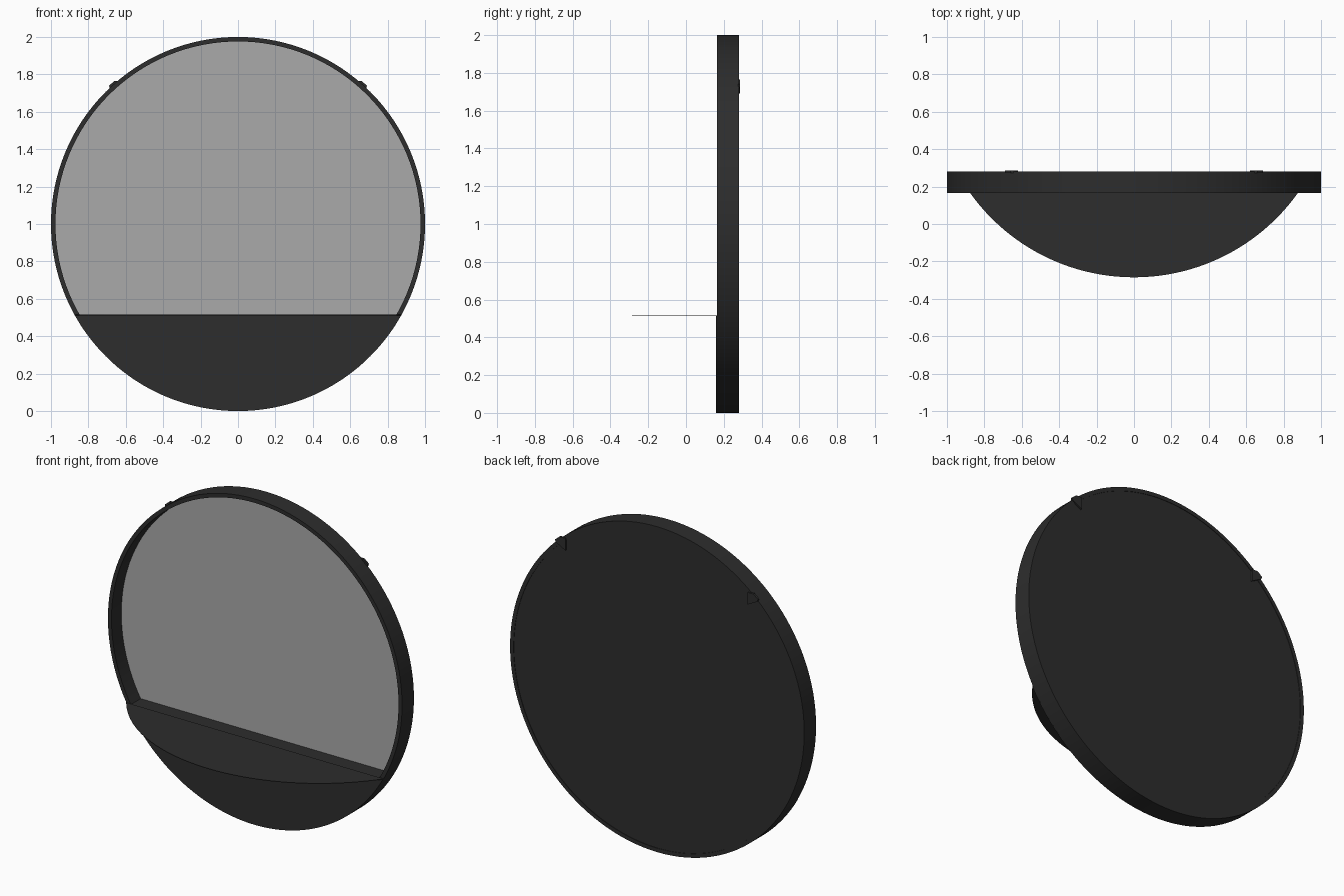
import bpy
import bmesh
from math import sin, cos, pi, asin, radians, sqrt
from mathutils import Vector

cube = bpy.data.objects.get("Cube")
if cube:
    bpy.data.objects.remove(cube, do_unlink=True)


def material(name, rgb):
    mat = bpy.data.materials.new(name)
    mat.use_nodes = True
    colour = (*rgb, 1)
    mat.diffuse_color = colour
    mat.node_tree.nodes["Principled BSDF"].inputs["Base Color"].default_value = colour
    return mat


BLACK = material("matt black metal", (0.026, 0.026, 0.026))
GLASS = material("mirror grey", (0.4, 0.4, 0.4))

CENTRE_Z, SHELF_Z = 1.0, 0.515
FRONT, BACK = 0.165, 0.28
INNER = 0.976


def finish(name, bm, mat):
    bmesh.ops.remove_doubles(bm, verts=bm.verts, dist=1e-5)
    bmesh.ops.recalc_face_normals(bm, faces=bm.faces)
    mesh = bpy.data.meshes.new(name)
    bm.to_mesh(mesh)
    bm.free()
    mesh.materials.append(mat)
    mesh.shade_smooth()
    mesh.set_sharp_from_angle(angle=radians(30))
    obj = bpy.data.objects.new(name, mesh)
    bpy.context.collection.objects.link(obj)
    return obj


def prism(name, outline, offset, mat):
    """Extrude a flat 3D outline along an offset."""
    bm = bmesh.new()
    face = bm.faces.new([bm.verts.new(p) for p in outline])
    moved = bmesh.ops.extrude_face_region(bm, geom=[face], use_keep_orig=True)["geom"]
    verts = [v for v in moved if isinstance(v, bmesh.types.BMVert)]
    bmesh.ops.translate(bm, verts=verts, vec=offset)
    return finish(name, bm, mat)


def arc(radius, start, end, steps):
    angles = [start + (end - start) * i / steps for i in range(steps + 1)]
    return [(radius * cos(a), radius * sin(a)) for a in angles]


def disc(radius, y):
    return [(x, y, CENTRE_Z + z) for x, z in arc(radius, 0, 2 * pi, 128)[:-1]]


def lower_segment(radius, top, y):
    a = asin((CENTRE_Z - top) / radius)
    return [(x, y, CENTRE_Z + z) for x, z in arc(radius, pi + a, 2 * pi - a, 64)]


# Round frame, lathed from its rectangular section
bm = bmesh.new()
section = [(1, FRONT), (1, BACK), (INNER, BACK), (INNER, FRONT)]
verts = [bm.verts.new((r, y, CENTRE_Z)) for r, y in section]
edges = [bm.edges.new((verts[i], verts[i - 1])) for i in range(4)]
bmesh.ops.spin(bm, geom=verts + edges, cent=(0, 0, CENTRE_Z), axis=(0, 1, 0),
               angle=2 * pi, steps=128)
finish("round_frame", bm, BLACK)

# Back panel and recessed glass
prism("back_panel", disc(INNER, 0.266), Vector((0, 0.011, 0)), BLACK)
prism("mirror_glass", disc(INNER, 0.261), Vector((0, 0.005, 0)), GLASS)

# Lower box, closed by a thin front plate
prism("inner_ledge", lower_segment(INNER, SHELF_Z - 0.004, FRONT), Vector((0, 0.096, 0)), BLACK)
prism("front_plate", lower_segment(1, SHELF_Z, 0.16), Vector((0, 0.005, 0)), BLACK)

# Thin bowed shelf
half, depth = 0.872, 0.445
bow = (half ** 2 + depth ** 2) / (2 * depth)
a = asin(half / bow)
shelf = [(x, 0.16 + sqrt(bow ** 2 - half ** 2) + y, SHELF_Z)
         for x, y in arc(bow, 1.5 * pi - a, 1.5 * pi + a, 64)]
prism("shelf", shelf, Vector((0, 0, -0.003)), BLACK)

# Pair of hanging tabs on the back
tab = [(0.62, 1.69), (0.62, 1.765), (0.66, 1.765), (0.69, 1.74), (0.685, 1.725)]
for side, name in ((1, "left_hanging_tab"), (-1, "right_hanging_tab")):
    prism(name, [(side * x, 0.274, z) for x, z in tab], Vector((0, 0.013, 0)), BLACK)
